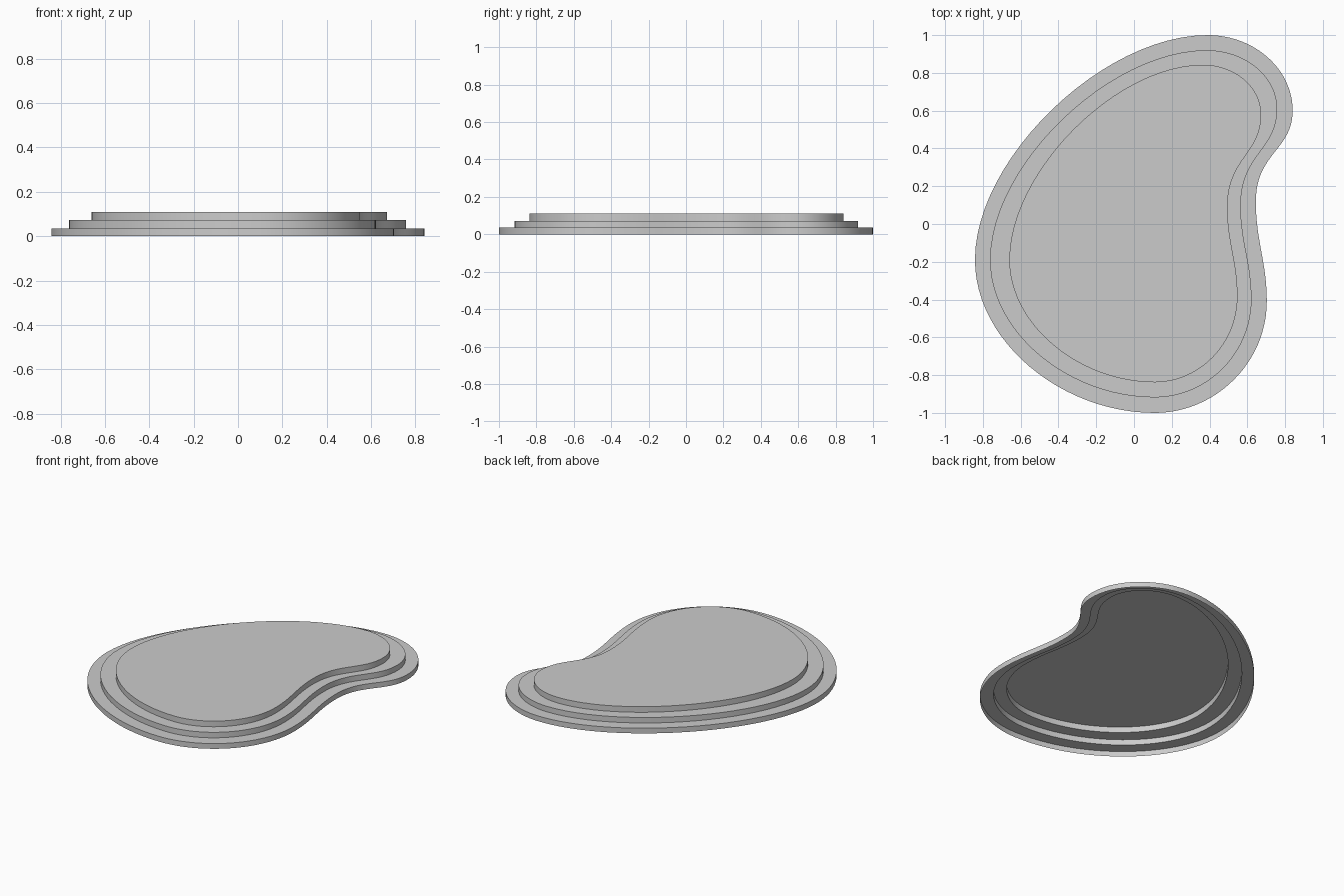
import bpy
import bmesh
from mathutils import Vector

if "Cube" in bpy.data.objects:
    bpy.data.objects.remove(bpy.data.objects["Cube"])

SEG = 24  # points per curve span

# Tangent direction at each outline extreme, clockwise:
# top, upper right, inner waist, lower right, bottom, left
DIRS = [(1, 0), (0, -1), (0, -1), (0, -1), (-1, 0), (0, 1)]
# Handle lengths (start, end) of each span, as a fraction of its extent
HANDLES = [(0.55, 0.55), (0.43, 0.53), (0.4, 0.4), (0.55, 0.54), (0.52, 0.53), (0.45, 0.45)]

# Kidney outlines of the three tiers: their extreme points
OUTLINES = [
    [(0.39, 1.0), (0.84, 0.60), (0.645, 0.12), (0.703, -0.41), (0.11, -1.0), (-0.842, -0.19)],
    [(0.385, 0.92), (0.758, 0.61), (0.565, 0.10), (0.622, -0.40), (0.11, -0.918), (-0.762, -0.19)],
    [(0.365, 0.843), (0.673, 0.58), (0.495, 0.09), (0.548, -0.385), (0.11, -0.838), (-0.66, -0.19)],
]
LEVELS = [0.0, 0.035, 0.072, 0.11]
NAMES = ["lower_step", "middle_step", "top_platform"]


def outline(points):
    """Sample a closed bezier through the extreme points."""
    result = []
    for i in range(len(points)):
        j = (i + 1) % len(points)
        p0, p3 = Vector(points[i]), Vector(points[j])
        d0, d3 = Vector(DIRS[i]), Vector(DIRS[j])
        span = p3 - p0
        p1 = p0 + d0 * abs(span.dot(d0)) * HANDLES[i][0]
        p2 = p3 - d3 * abs(span.dot(d3)) * HANDLES[i][1]
        for k in range(SEG):
            t = k / SEG
            s = 1 - t
            result.append(p0 * s**3 + p1 * 3 * s * s * t + p2 * 3 * s * t * t + p3 * t**3)
    return result


def build_tier(name, loop, z0, z1, inner=None):
    """Open-bottomed wall with a tread up to the inner loop, or a full cap."""
    bm = bmesh.new()

    def ring(pts, z):
        return [bm.verts.new((p.x, p.y, z)) for p in pts]

    def bridge(a, b):
        n = len(a)
        for i in range(n):
            j = (i + 1) % n
            # outlines run clockwise, so this order faces outward and up
            bm.faces.new((a[j], a[i], b[i], b[j]))

    base, top = ring(loop, z0), ring(loop, z1)
    bridge(base, top)
    if inner:
        bridge(top, ring(inner, z1))
    else:
        bm.faces.new(list(reversed(top)))
    mesh = bpy.data.meshes.new(name)
    bm.to_mesh(mesh)
    bm.free()
    obj = bpy.data.objects.new(name, mesh)
    bpy.context.collection.objects.link(obj)
    bpy.ops.object.select_all(action='DESELECT')
    obj.select_set(True)
    bpy.context.view_layer.objects.active = obj
    bpy.ops.object.shade_smooth_by_angle()


# Stacked tiers, hollow underneath
loops = [outline(o) for o in OUTLINES]
for i, name in enumerate(NAMES):
    build_tier(name, loops[i], LEVELS[i], LEVELS[i + 1], loops[i + 1] if i < 2 else None)
